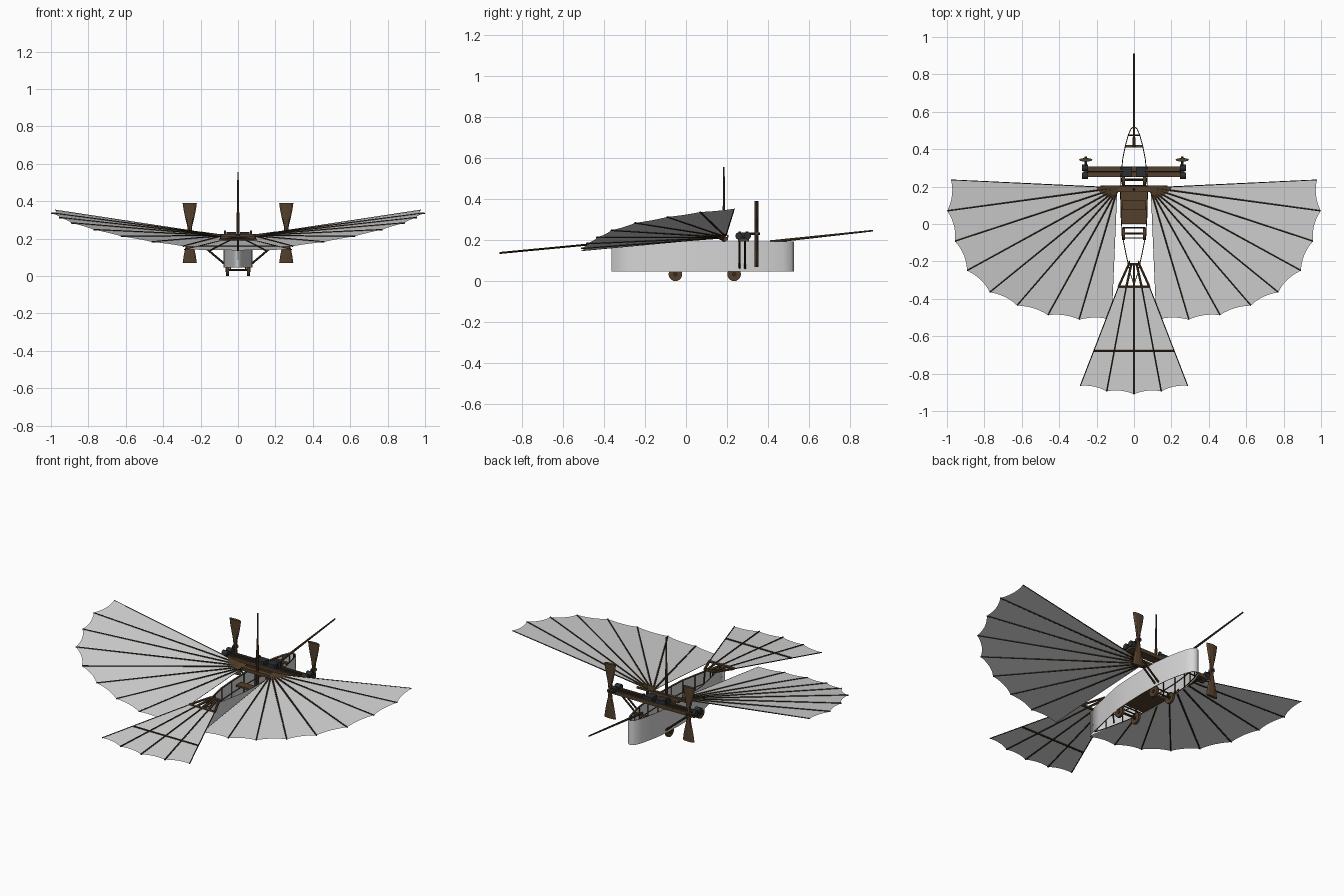
import bpy, bmesh, math
from mathutils import Vector, Matrix

if "Cube" in bpy.data.objects:
    bpy.data.objects.remove(bpy.data.objects["Cube"])


def material(name, rgb):
    m = bpy.data.materials.new(name)
    m.diffuse_color = (*rgb, 1)
    m.use_nodes = True
    m.node_tree.nodes["Principled BSDF"].inputs["Base Color"].default_value = m.diffuse_color
    return m


CLOTH = material("grey cloth", (0.67, 0.67, 0.67))
WOOD = material("brown wood", (0.085, 0.050, 0.025))
DARK = material("dark wood", (0.034, 0.022, 0.011))
METAL = material("dark metal", (0.024, 0.027, 0.030))


def finish(name, bm, mat, smooth=False):
    me = bpy.data.meshes.new(name)
    bm.to_mesh(me)
    bm.free()
    me.materials.append(mat)
    for p in me.polygons:
        p.use_smooth = smooth
    ob = bpy.data.objects.new(name, me)
    bpy.context.collection.objects.link(ob)
    return ob


def add_rod(bm, a, b, r, r2=None, sides=6):
    a, b = Vector(a), Vector(b)
    d = b - a
    mat = Matrix.Translation((a + b) / 2) @ d.to_track_quat('Z', 'Y').to_matrix().to_4x4()
    bmesh.ops.create_cone(bm, cap_ends=True, segments=sides, radius1=r,
                          radius2=r if r2 is None else r2, depth=d.length, matrix=mat)


def rods(name, items, mat, sides=6):
    bm = bmesh.new()
    for it in items:
        add_rod(bm, *it[:3], r2=it[3] if len(it) > 3 else None, sides=sides)
    return finish(name, bm, mat)


def boxes(name, items, mat):
    bm = bmesh.new()
    for c, s in items:
        bmesh.ops.create_cube(bm, size=1, matrix=Matrix.Translation(c) @ Matrix.Diagonal((*s, 1)))
    return finish(name, bm, mat)


def slab(name, pts, depth, mat):
    """Flat polygon given thickness downwards."""
    bm = bmesh.new()
    f = bm.faces.new([bm.verts.new(p) for p in pts])
    ext = bmesh.ops.extrude_face_region(bm, geom=[f])
    for v in ext["geom"]:
        if isinstance(v, bmesh.types.BMVert):
            v.co.z -= depth
    bmesh.ops.recalc_face_normals(bm, faces=bm.faces)
    return finish(name, bm, mat)


def membrane(name, roots, tips, scallop):
    """Cloth between ribs, with each rear edge pulled in between tips."""
    bm = bmesh.new()
    n = 6
    cols = []
    for i in range(len(tips) - 1):
        for k in range(n + (i == len(tips) - 2)):
            t = k / n
            r = Vector(roots[i]).lerp(Vector(roots[i + 1]), t)
            e = Vector(tips[i]).lerp(Vector(tips[i + 1]), t)
            e = e.lerp(r, scallop * 4 * t * (1 - t))
            cols.append((bm.verts.new(r), bm.verts.new(e)))
    for (a, b), (c, d) in zip(cols, cols[1:]):
        bm.faces.new((a, b, d, c))
    bmesh.ops.recalc_face_normals(bm, faces=bm.faces)
    if sum(f.normal.z for f in bm.faces) < 0:
        bmesh.ops.reverse_faces(bm, faces=bm.faces)
    finish(name, bm, CLOTH)


# Wings: fan of ribs from a shoulder hub
TIPS = [(0.978, 0.236, 0.353), (0.998, 0.07, 0.337), (0.957, -0.092, 0.313), (0.892, -0.249, 0.284),
        (0.771, -0.365, 0.248), (0.625, -0.436, 0.213), (0.46, -0.487, 0.183),
        (0.293, -0.511, 0.16), (0.12, -0.512, 0.147)]
for side, s in (("right", 1), ("left", -1)):
    tips = [Vector((x * s, y, z)) for x, y, z in TIPS]
    roots = [Vector((s * (0.12 - 0.0035 * i), 0.195 - 0.005 * i, 0.222 - 0.0015 * i)) for i in range(9)]
    membrane(side + "_wing_cloth", roots, tips, 0.017)
    radii = [0.003] + [0.0052] * 7 + [0.0015]
    rods(side + "_wing_ribs", [(a, b, r, r * 0.75) for a, b, r in zip(roots, tips, radii)], DARK)
    # shoulder plate following the slope of the wing
    fan = [a + (b - a).normalized() * (0.085 - 0.009 * i) + Vector((0, 0, 0.004))
           for i, (a, b) in enumerate(zip(roots, tips))]
    bm = bmesh.new()
    c = bm.verts.new((s * 0.08, 0.2, 0.222))
    lo = bm.verts.new((s * 0.08, 0.18, 0.195))
    ring = [bm.verts.new(p) for p in fan[:-1]]
    for a, b in zip(ring, ring[1:]):
        bm.faces.new((c, a, b))
        bm.faces.new((lo, b, a))
    finish(side + "_shoulder_plate", bm, WOOD)

# Shoulder beam and mast
boxes("shoulder_beam", [((0, 0.188, 0.206), (0.19, 0.034, 0.018)), ((0, 0.203, 0.218), (0.36, 0.008, 0.012))], WOOD)
rods("mast", [((0, 0.185, 0.06), (0, 0.185, 0.34), 0.008), ((0, 0.185, 0.34), (0, 0.185, 0.557), 0.006, 0.0035)], WOOD, 8)

# Hull: cloth wall around a boat-shaped outline
HALF = [(0, 0.527), (0.022, 0.514), (0.038, 0.475), (0.052, 0.42), (0.065, 0.35), (0.074, 0.26),
        (0.077, 0.16), (0.074, 0.04), (0.068, -0.06), (0.05, -0.15), (0.026, -0.26), (0.003, -0.364)]


def wall(pts):
    return pts + [(-x, y) for x, y in pts[:0:-1]]


outline = wall(HALF)
bm = bmesh.new()
low = [bm.verts.new((x, y, 0.046)) for x, y in outline]
top = [bm.verts.new((x, y, 0.193)) for x, y in outline]
N = len(outline)
for i in range(N):
    j = (i + 1) % N
    bm.faces.new((low[j], low[i], top[i], top[j]))
bmesh.ops.recalc_face_normals(bm, faces=bm.faces)
finish("hull_cloth", bm, CLOTH, True)

# Hull frame: rails and posts kept just inside the cloth
inner = wall([(max(x - 0.005, 0), y - 0.006 if y > 0.4 else max(y, -0.325)) for x, y in HALF])
rails = []
for i in range(N):
    (x1, y1), (x2, y2) = inner[i], inner[(i + 1) % N]
    for z in (0.051, 0.118, 0.188):
        rails.append(((x1, y1, z), (x2, y2, z), 0.0026))
    rails.append(((x1, y1, 0.05), (x1, y1, 0.188), 0.0026))
rods("hull_frame", rails, DARK)
rungs = [(-0.02, 0.06), (-0.05, 0.058), (-0.075, 0.052), (0.205, 0.066), (0.24, 0.066), (0.475, 0.03)]
rods("hull_rungs", [((-w, y, 0.056), (w, y, 0.056), 0.004) for y, w in rungs], DARK)
boxes("nose_crossbar", [((0, 0.415, 0.18), (0.096, 0.014, 0.012))], WOOD)
slab("deck", [(-0.073, 0.185, 0.062), (0.073, 0.185, 0.062), (0.068, 0.0, 0.062), (-0.068, 0.0, 0.062)], 0.012, WOOD)
boxes("pilot_bench", [((0, 0.1, 0.15), (0.13, 0.05, 0.01))], WOOD)

# Long nose pole
rods("nose_pole", [((0, 0.41, 0.192), (0, 0.912, 0.246), 0.007, 0.004)], WOOD, 8)


# Tail fan
def tail(x, y, drop=0):
    return Vector((x, y, 0.138 + (y + 0.9) * 0.095 - drop))


tail_tips = [tail(*p) for p in ((-0.287, -0.865), (-0.146, -0.895), (0, -0.91), (0.146, -0.895), (0.287, -0.865))]
tail_mid = [tail(0.041 * i, -0.335) for i in range(-2, 3)]
tail_root = [tail(0.014 * i, -0.215) for i in range(-2, 3)]
membrane("tail_cloth", tail_mid, tail_tips, 0.02)
rods("tail_ribs", [(a, b, 0.003 if i in (0, 4) else 0.0048)
                   for i, (a, b) in enumerate(zip(tail_mid, tail_tips))], DARK)
rods("tail_crossbar", [(tail(-0.215, -0.68), tail(0.215, -0.68), 0.0058)], DARK)
rods("tail_base", [(a, b, 0.007) for a, b in zip(tail_root, tail_mid)] +
     [(tail_mid[0], tail_mid[4], 0.008), (tail_root[0], tail_root[4], 0.007)], WOOD)
rods("tail_struts", [(tail(0.026 * s, -0.215), (0.026 * s, -0.2, 0.06), 0.004) for s in (1, -1)], DARK)

# Engine beam with rollers and gear blocks
boxes("engine_beam", [((0, 0.28, 0.201), (0.54, 0.055, 0.014)), ((0, 0.258, 0.211), (0.5, 0.01, 0.01)),
                      ((0, 0.302, 0.211), (0.5, 0.01, 0.01))], WOOD)
boxes("gear_blocks", [((s * 0.036, 0.28, 0.222), (0.05, 0.05, 0.03)) for s in (1, -1)] +
      [((s * 0.07, y, 0.226), (0.012, 0.014, 0.034)) for s in (1, -1) for y in (0.262, 0.298)], METAL)
rods("drive_shaft", [((-0.25, 0.28, 0.214), (0.25, 0.28, 0.214), 0.005)], METAL)
rods("end_rollers", [((s * 0.245, y, 0.22), (s * 0.279, y, 0.22), 0.0175)
                     for s in (1, -1) for y in (0.258, 0.3)], METAL, 12)
rods("beam_struts", [((s * 0.23, y, 0.198), (s * 0.066, y, 0.06), 0.0055)
                     for s in (1, -1) for y in (0.262, 0.288)], DARK)

# Propellers: flared blades on a short shaft
rods("propeller_shafts", [((s * 0.258, 0.3, 0.23), (s * 0.258, 0.362, 0.23), 0.006) for s in (1, -1)], METAL, 10)
rods("propeller_hubs", [((s * 0.258, 0.333, 0.23), (s * 0.258, 0.353, 0.23), 0.014) for s in (1, -1)], WOOD, 12)
for side, s in (("right", 1), ("left", -1)):
    bm = bmesh.new()
    for d in (1, -1):
        rings = []
        for h, w in ((0.0, 0.01), (0.035, 0.013), (0.08, 0.024), (0.125, 0.033), (0.161, 0.038)):
            rings.append([bm.verts.new((s * 0.258 + w * math.cos(a), 0.343 + 0.0095 * math.sin(a), 0.23 + d * h))
                          for a in (k * math.pi / 4 for k in range(8))])
        for a, b in zip(rings, rings[1:]):
            for i in range(8):
                j = (i + 1) % 8
                bm.faces.new((a[i], a[j], b[j], b[i]))
        bm.faces.new(rings[-1])
    bmesh.ops.recalc_face_normals(bm, faces=bm.faces)
    finish(side + "_propeller", bm, WOOD)

# Wheels on two axles, tucked inside the hull width
rods("wheels", [((s * 0.049, y, 0.033), (s * 0.063, y, 0.033), 0.033)
                for s in (1, -1) for y in (-0.052, 0.235)], WOOD, 20)
rods("wheel_caps", [((s * 0.047, y, 0.033), (s * 0.066, y, 0.033), 0.012)
                    for s in (1, -1) for y in (-0.052, 0.235)], DARK, 10)
rods("axles", [((-0.058, y, 0.033), (0.058, y, 0.033), 0.005) for y in (-0.052, 0.235)] +
     [((s * 0.042, y, 0.033), (s * 0.042, y, 0.06), 0.005) for s in (1, -1) for y in (-0.052, 0.235)], DARK)
